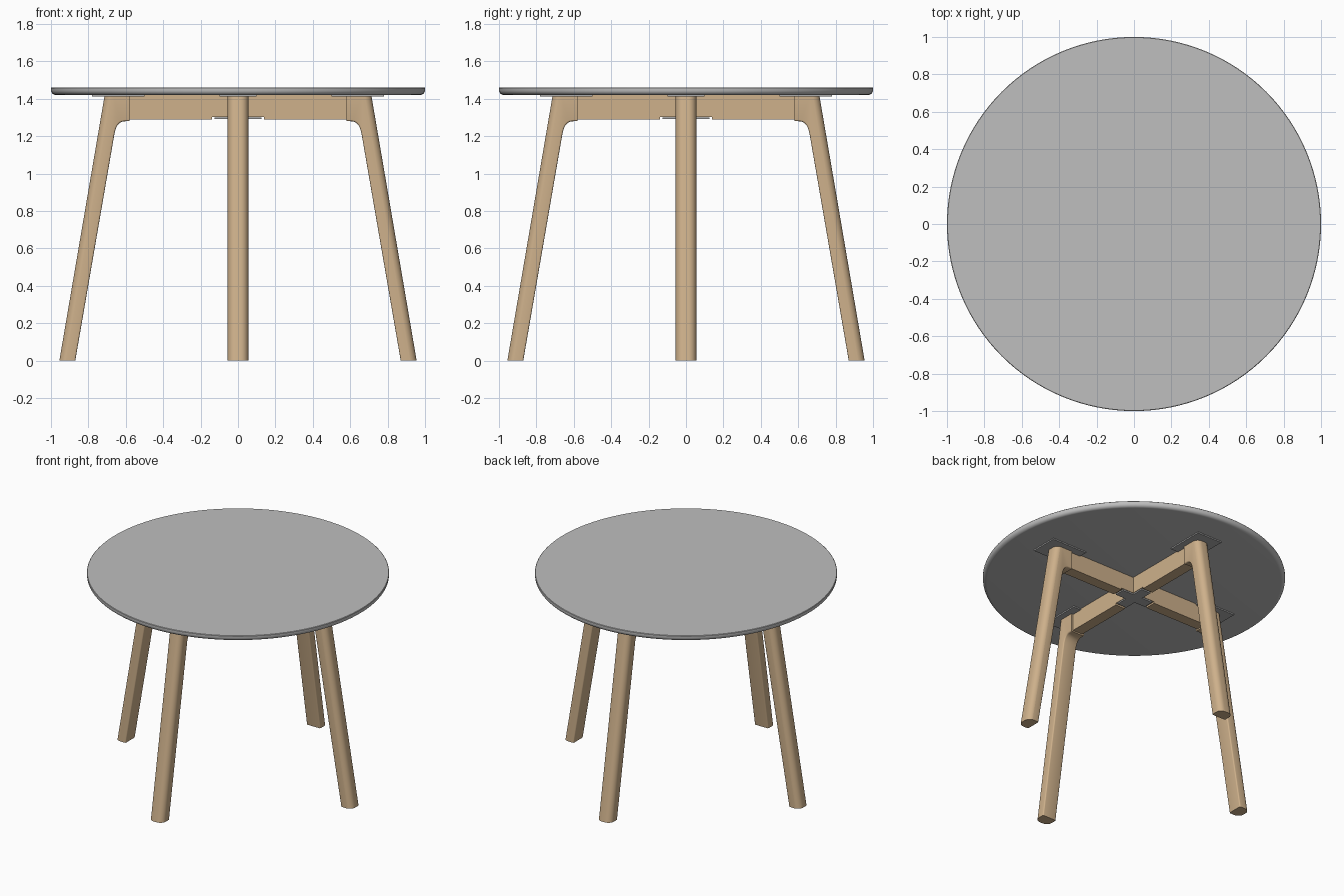
import bpy, bmesh, math
from mathutils import Vector

cube = bpy.data.objects.get("Cube")
if cube:
    bpy.data.objects.remove(cube, do_unlink=True)


def material(name, rgb):
    m = bpy.data.materials.new(name)
    m.use_nodes = True
    m.diffuse_color = (*rgb, 1)
    bsdf = next(n for n in m.node_tree.nodes if n.type == 'BSDF_PRINCIPLED')
    bsdf.inputs["Base Color"].default_value = (*rgb, 1)
    return m


wood = material("pale wood", (0.62, 0.44, 0.26))
grey = material("light grey", (0.52, 0.52, 0.52))
metal = material("metal grey", (0.42, 0.42, 0.42))


def add_object(name, mesh, angle=0.0):
    ob = bpy.data.objects.new(name, mesh)
    ob.rotation_euler.z = angle
    bpy.context.collection.objects.link(ob)
    return ob


def finish(bm, name, mat):
    bmesh.ops.recalc_face_normals(bm, faces=bm.faces)
    mesh = bpy.data.meshes.new(name)
    bm.to_mesh(mesh)
    bm.free()
    mesh.materials.append(mat)
    return mesh


def prism(points, offset):
    """Closed outline pushed along an offset vector."""
    bm = bmesh.new()
    face = bm.faces.new([bm.verts.new(p) for p in points])
    out = bmesh.ops.extrude_face_region(bm, geom=[face])
    verts = [v for v in out["geom"] if isinstance(v, bmesh.types.BMVert)]
    bmesh.ops.translate(bm, verts=verts, vec=offset)
    return bm


def smooth(ob):
    bpy.ops.object.select_all(action='DESELECT')
    ob.select_set(True)
    bpy.context.view_layer.objects.active = ob
    bpy.ops.object.shade_smooth_by_angle(angle=math.radians(35))


# Round table top with a softened lower edge
LOW, TOP, R = 1.42, 1.46, 0.026
profile = [(0, LOW)]
for i in range(7):
    a = math.pi / 2 * i / 6
    profile.append((1 - R + R * math.sin(a), LOW + R - R * math.cos(a)))
profile += [(1, TOP - 0.003), (0.997, TOP), (0, TOP)]
bm = bmesh.new()
vs = [bm.verts.new((r, 0, z)) for r, z in profile]
es = [bm.edges.new(pair) for pair in zip(vs, vs[1:])]
bmesh.ops.spin(bm, geom=vs + es, cent=(0, 0, 0), axis=(0, 0, 1),
               angle=math.tau, steps=128)
bmesh.ops.remove_doubles(bm, verts=bm.verts, dist=1e-5)
smooth(add_object("table_top", finish(bm, "table_top", grey)))

# Leg: bracket-shaped side outline with a curved inner corner
W = 0.055
foot_out, head_out = Vector((0.955, 0)), Vector((0.714, 1.412))
start, ctrl, end = Vector((0.612, 1.279)), Vector((0.65, 1.274)), Vector((0.661, 1.21))
curve = [start * (1 - t) ** 2 + ctrl * 2 * t * (1 - t) + end * t * t
         for t in (i / 8 for i in range(9))]
outline = [foot_out, head_out, Vector((0.58, 1.412)), Vector((0.58, 1.28)),
           *curve, Vector((0.87, 0))]
bm = prism([(p.x, -W, p.y) for p in outline], (0, 2 * W, 0))


def long_edges(outer):
    found = []
    for e in bm.edges:
        a, b = (v.co for v in e.verts)
        mid = (a + b) / 2
        if abs(a.y - b.y) > 1e-4 or abs(abs(a.y) - W) > 1e-4:
            continue
        line_x = foot_out.lerp(head_out, mid.z / head_out.y).x
        on_outer = abs(mid.x - line_x) < 0.005
        if 0.01 < mid.z < 1.29 and on_outer == outer:
            found.append(e)
    return found


# Broad rounding outside, small rounding inside
for outer, size, steps in ((True, 0.042, 8), (False, 0.012, 3)):
    bmesh.ops.bevel(bm, geom=long_edges(outer), offset=size, segments=steps,
                    profile=0.5, affect='EDGES', clamp_overlap=True)
leg_mesh = finish(bm, "leg", wood)

# Thin mounting plate above each leg
plate = [(0.5, -0.1), (0.78, -0.1), (0.78, 0.1), (0.5, 0.1)]
plate_mesh = finish(prism([(x, y, 1.411) for x, y in plate], (0, 0, 0.0095)),
                    "mounting_plate", metal)

for i, side in enumerate(("left", "back", "right", "front")):
    angle = i * math.pi / 2
    leg = add_object(side + "_leg", leg_mesh, angle)
    if i == 0:
        smooth(leg)
    add_object(side + "_mounting_plate", plate_mesh, angle)

# Crossing rails, notched underneath at the middle
T = 0.04
half = [(0.14, 1.302), (0.14, 1.29), (0.585, 1.29), (0.585, 1.42)]
rail = half + [(-x, z) for x, z in reversed(half)]
rail_mesh = finish(prism([(x, -T, z) for x, z in rail], (0, 2 * T, 0)), "rail", wood)
add_object("side_rail", rail_mesh)
add_object("front_back_rail", rail_mesh, math.pi / 2)

# Cross-shaped joining plate set in the notch
A, B = 0.125, 0.038
arm = [(A, -B), (A, B), (B, B)]
cross = []
for k in range(4):
    c, s = round(math.cos(k * math.pi / 2)), round(math.sin(k * math.pi / 2))
    cross += [(x * c - y * s, x * s + y * c, 1.291) for x, y in arm]
add_object("joining_plate", finish(prism(cross, (0, 0, 0.0095)), "joining_plate", metal))
